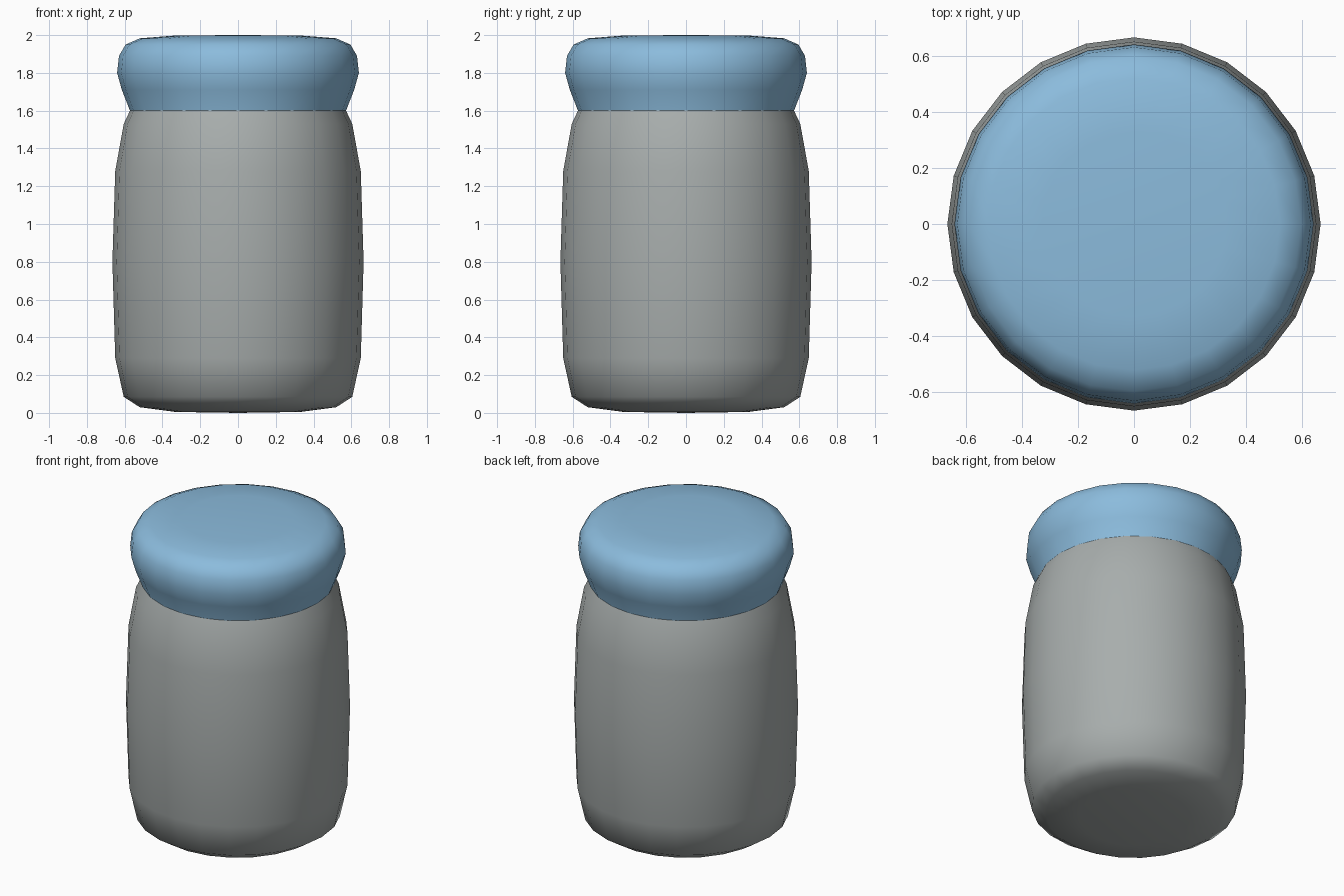
import bpy
import bmesh
from math import radians
from mathutils import Matrix, Vector

SIDES = 24

cube = bpy.data.objects.get("Cube")
if cube:
    bpy.data.objects.remove(cube, do_unlink=True)


def make_material(name, rgb):
    mat = bpy.data.materials.new(name)
    mat.use_nodes = True
    colour = (*rgb, 1.0)
    mat.diffuse_color = colour
    bsdf = mat.node_tree.nodes["Principled BSDF"]
    bsdf.inputs["Base Color"].default_value = colour
    bsdf.inputs["Roughness"].default_value = 0.6
    return mat


def lathe(name, profile, mat):
    """Revolve (radius, height) points around z into a smooth part."""
    bm = bmesh.new()
    rings = []
    for radius, z in profile:
        count = SIDES if radius else 1
        rings.append([
            bm.verts.new(Matrix.Rotation(radians(360 * i / SIDES), 3, "Z")
                         @ Vector((radius, 0, z)))
            for i in range(count)])
    for low, high in zip(rings, rings[1:]):
        for i in range(SIDES):
            j = (i + 1) % SIDES
            corners = [low[i % len(low)], low[j % len(low)],
                       high[j % len(high)], high[i % len(high)]]
            bm.faces.new(list(dict.fromkeys(corners)))
    for face in bm.faces:
        face.smooth = True
    mesh = bpy.data.meshes.new(name)
    bm.to_mesh(mesh)
    bm.free()
    mesh.materials.append(mat)
    obj = bpy.data.objects.new(name, mesh)
    bpy.context.collection.objects.link(obj)
    return obj


grey = make_material("warm_grey", (0.39, 0.42, 0.415))
blue = make_material("sky_blue", (0.26, 0.50, 0.72))

# Bulging jar body; its neck ends hidden inside the lid
lathe("jar_body", [
    (0, 0), (0.33, 0.005), (0.52, 0.03), (0.605, 0.085), (0.65, 0.29),
    (0.665, 0.8), (0.65, 1.28), (0.605, 1.53), (0.572, 1.6), (0.56, 1.64),
], grey)

# Rounded lid flaring out from the neck; its lip tucks into the body
lathe("jar_lid", [
    (0.568, 1.56), (0.572, 1.6), (0.615, 1.71), (0.64, 1.8), (0.63, 1.89),
    (0.595, 1.95), (0.52, 1.983), (0.33, 1.998), (0, 2.0),
], blue)
